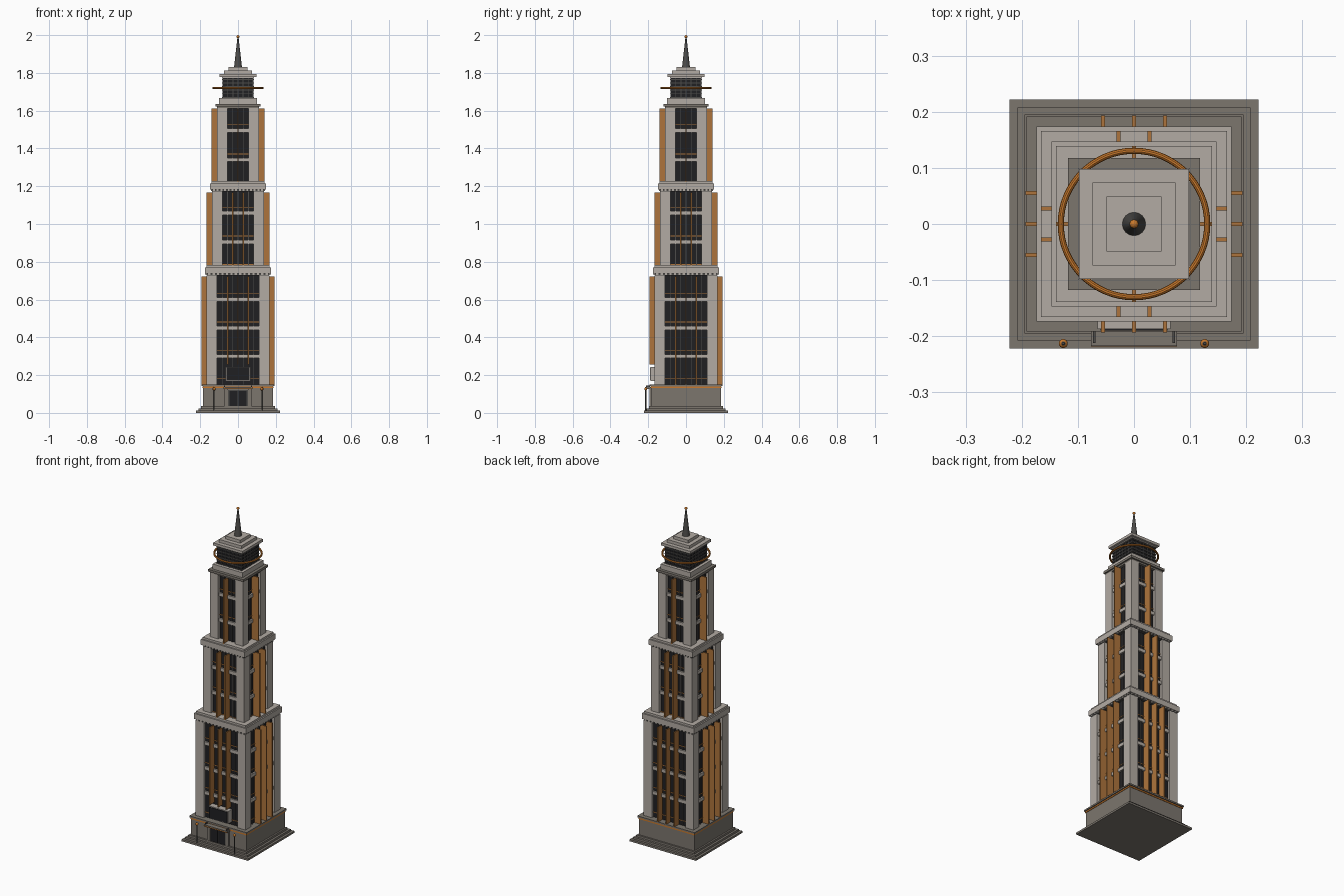
import bpy, bmesh, math
from mathutils import Matrix, Vector

if "Cube" in bpy.data.objects:
    bpy.data.objects.remove(bpy.data.objects["Cube"])


def material(name, r, g, b):
    m = bpy.data.materials.new(name)
    m.diffuse_color = (r, g, b, 1)
    m.use_nodes = True
    m.node_tree.nodes["Principled BSDF"].inputs["Base Color"].default_value = m.diffuse_color
    return m


LIGHT = material("light stone", 0.45, 0.41, 0.37)
DARK = material("dark stone", 0.20, 0.18, 0.155)
GLASS = material("dark glass", 0.014, 0.014, 0.016)
METAL = material("dark metal", 0.075, 0.072, 0.068)
COPPER = material("copper fins", 0.42, 0.175, 0.045)
BRIGHT = material("bright copper", 0.58, 0.19, 0.025)


def boxes(name, mat, items):
    """One object from (x0, x1, y0, y1, z0, z1) boxes."""
    bm = bmesh.new()
    for x0, x1, y0, y1, z0, z1 in items:
        mx = (Matrix.Translation(((x0 + x1) / 2, (y0 + y1) / 2, (z0 + z1) / 2))
              @ Matrix.Diagonal((x1 - x0, y1 - y0, z1 - z0, 1)))
        bmesh.ops.create_cube(bm, size=1, matrix=mx)
    me = bpy.data.meshes.new(name)
    bm.to_mesh(me)
    bm.free()
    me.materials.append(mat)
    ob = bpy.data.objects.new(name, me)
    bpy.context.collection.objects.link(ob)
    return ob


def slab(h, z0, z1):
    return (-h, h, -h, h, z0, z1)


def turned(item, k):
    """Turn a front (-y) box by k quarter turns about z."""
    x0, x1, y0, y1, z0, z1 = item
    for _ in range(k):
        x0, x1, y0, y1 = -y1, -y0, x0, x1
    return (x0, x1, y0, y1, z0, z1)


def four_sides(items):
    return [turned(i, k) for i in items for k in range(4)]


def finish(name, mat, smooth=True):
    ob = bpy.context.object
    ob.name = name
    ob.data.materials.append(mat)
    if smooth:
        bpy.ops.object.shade_smooth_by_angle()
    return ob


def ball(name, mat, r, loc):
    bpy.ops.mesh.primitive_uv_sphere_add(segments=16, ring_count=10, radius=r, location=loc)
    finish(name, mat)


def cone(name, mat, r1, r2, z0, z1, x=0, y=0, n=16):
    bpy.ops.mesh.primitive_cone_add(vertices=n, radius1=r1, radius2=r2, depth=z1 - z0,
                                    location=(x, y, (z0 + z1) / 2))
    finish(name, mat)


# Podium with steps, copper band and ledge
boxes("podium_steps", DARK, [slab(0.222, 0, 0.012), slab(0.208, 0.012, 0.024), slab(0.195, 0.024, 0.036)])
boxes("podium", DARK, [slab(0.185, 0.036, 0.142)])
boxes("podium_band", BRIGHT, [slab(0.188, 0.132, 0.140)])
boxes("podium_ledge", DARK, [slab(0.192, 0.142, 0.151)])


def tier(n, z0, z1, outer, glass, fin_out, fin_xs, spandrels, mullions):
    inset = outer - 0.016
    boxes(f"tier_{n}_glass", GLASS, [slab(inset, z0, z1)])
    boxes(f"tier_{n}_corner_piers", LIGHT,
          four_sides([(-outer, -glass, -outer, -glass, z0, z1)]))
    boxes(f"tier_{n}_spandrels", LIGHT,
          four_sides([(-glass, glass, -outer + 0.006, -inset + 0.005, z - 0.01, z + 0.01)
                      for z in spandrels]))
    # Thin copper floor lines and dark window bars
    boxes(f"tier_{n}_floor_lines", COPPER,
          four_sides([(-glass, glass, -inset - 0.003, -inset + 0.005, z + 0.029, z + 0.033)
                      for z in [spandrels[0] - 0.15] + spandrels]))
    boxes(f"tier_{n}_window_bars", METAL,
          four_sides([(x - 0.002, x + 0.002, -inset - 0.004, -inset + 0.005, z0, z1)
                      for x in mullions]))
    # Upright fins; those over the entrance sign start higher
    fins = []
    for x in fin_xs:
        for k in range(4):
            low = 0.255 if n == 1 and k == 0 else z0
            fins.append(turned((x - 0.0035, x + 0.0035, -fin_out, -inset + 0.005, low, z1 - 0.004), k))
    boxes(f"tier_{n}_fins", COPPER, fins)


tier(1, 0.151, 0.727, 0.167, 0.112, 0.193, [-0.055, 0, 0.055], [0.30, 0.45, 0.60],
     [-0.083, -0.0275, 0.0275, 0.083])
tier(2, 0.78, 1.172, 0.138, 0.083, 0.166, [-0.0275, 0.0275], [0.905, 1.058], [-0.055, 0, 0.055])
tier(3, 1.222, 1.615, 0.110, 0.056, 0.139, [0], [1.34, 1.495], [-0.028, 0.028])


# Cornices between tiers, with dentils beneath
def cornice(name, h, z):
    boxes(name, LIGHT, [slab(h, z + 0.01, z + 0.043), slab(h - 0.008, z + 0.043, z + 0.055)])
    boxes(name + "_underside", METAL, [slab(h - 0.009, z, z + 0.01)])
    count = 14
    step = 2 * (h - 0.01) / count
    boxes(name + "_dentils", LIGHT,
          four_sides([(-h + 0.01 + (i + 0.25) * step, -h + 0.01 + (i + 0.75) * step,
                       -h + 0.003, -h + 0.012, z + 0.002, z + 0.011) for i in range(count)]))


cornice("lower_cornice", 0.174, 0.727)
cornice("upper_cornice", 0.147, 1.172)

# Crown: ledge, observation room with slats, stepped roof
boxes("crown_ledge", DARK, [slab(0.110, 1.612, 1.622), slab(0.118, 1.622, 1.636)])
boxes("crown_base", LIGHT, [slab(0.100, 1.636, 1.666)])
boxes("observation_room", GLASS, [slab(0.081, 1.666, 1.780)])
boxes("observation_slats", METAL, [slab(0.085, z, z + 0.005) for z in (1.668, 1.687, 1.706, 1.725, 1.744, 1.763)])
boxes("observation_bars", METAL,
      four_sides([(x - 0.002, x + 0.002, -0.083, -0.078, 1.666, 1.78) for x in (-0.081, -0.054, -0.027, 0, 0.027, 0.054)]))
boxes("stepped_roof", LIGHT, [slab(0.085, 1.772, 1.778), slab(0.098, 1.778, 1.794),
                              slab(0.074, 1.794, 1.812), slab(0.049, 1.812, 1.830)])
bpy.ops.mesh.primitive_torus_add(major_radius=0.1305, minor_radius=0.0055, major_segments=64,
                                 minor_segments=10, location=(0, 0, 1.72))
finish("crown_ring", BRIGHT)
cone("spire", METAL, 0.021, 0.003, 1.83, 1.988)
ball("spire_ball", BRIGHT, 0.008, (0, 0, 1.992))

# Entrance: doors, frame, canopy, sign panel
boxes("door_frame", METAL, [(-0.052, 0.052, -0.189, -0.18, 0.036, 0.122)])
boxes("door_glass", GLASS, [(-0.046, -0.003, -0.191, -0.18, 0.036, 0.116),
                            (0.003, 0.046, -0.191, -0.18, 0.036, 0.116)])
boxes("door_side_posts", DARK, [(s * 0.062 - 0.01, s * 0.062 + 0.01, -0.194, -0.18, 0.036, 0.127) for s in (-1, 1)])
boxes("canopy", DARK, [(-0.077, 0.077, -0.217, -0.18, 0.127, 0.138)])
boxes("canopy_trim", BRIGHT, [(-0.077, 0.077, -0.2185, -0.216, 0.129, 0.133)])
boxes("canopy_brackets", METAL, [(s * 0.071 - 0.002, s * 0.071 + 0.002, -0.212, -0.19, 0.138, 0.146) for s in (-1, 1)])
boxes("sign_frame", LIGHT, [(-0.065, 0.065, -0.187, -0.150, 0.168, 0.244)])
boxes("sign_panel", GLASS, [(-0.060, 0.060, -0.190, -0.180, 0.173, 0.239)])

# Lamp posts either side of the steps
for side, s in (("left", -1), ("right", 1)):
    cone(f"{side}_lamp_post", METAL, 0.003, 0.003, 0.012, 0.122, s * 0.126, -0.213, 10)
    ball(f"{side}_lamp_globe", BRIGHT, 0.008, (s * 0.126, -0.213, 0.127))
    cone(f"{side}_lamp_cap", METAL, 0.005, 0.002, 0.132, 0.137, s * 0.126, -0.213, 10)
